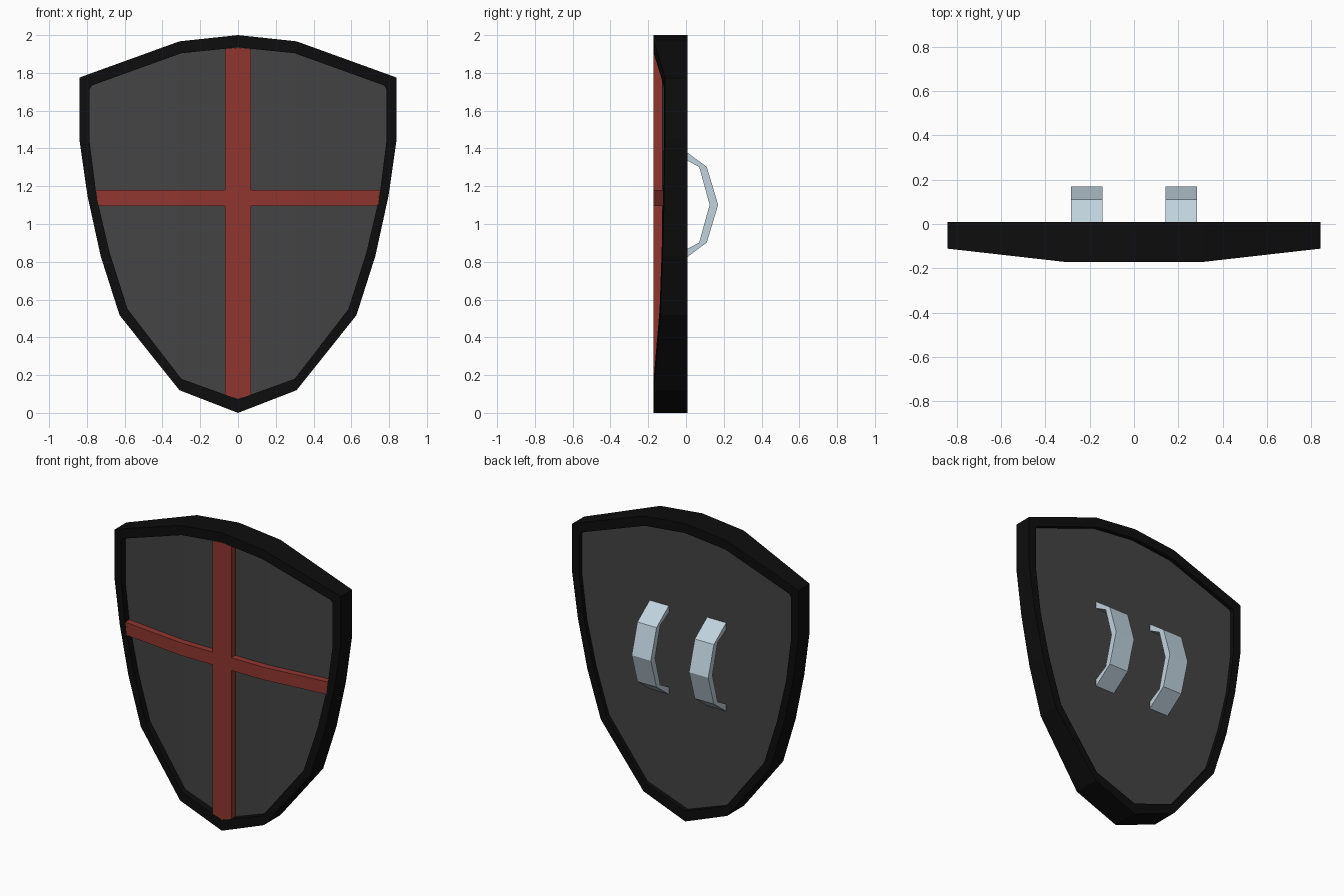
import bpy, bmesh

if "Cube" in bpy.data.objects:
    bpy.data.objects.remove(bpy.data.objects["Cube"])

BACK = 0.008      # rear plane of the rim
BEND = 0.31       # the front is flat between x = -BEND and +BEND

def front(x):
    return -0.171 + 0.06 * max(0, abs(x) - BEND) / 0.53

def material(name, rgb):
    m = bpy.data.materials.new(name)
    m.diffuse_color = (*rgb, 1)
    m.use_nodes = True
    m.node_tree.nodes["Principled BSDF"].inputs["Base Color"].default_value = m.diffuse_color
    return m

BLACK = material("black", (0.004, 0.004, 0.004))
GREY = material("dark grey", (0.057, 0.057, 0.057))
RED = material("red", (0.28, 0.037, 0.029))
STEEL = material("pale steel", (0.53, 0.65, 0.73))

def finish(bm, name, mat):
    bmesh.ops.recalc_face_normals(bm, faces=bm.faces)
    me = bpy.data.meshes.new(name)
    bm.to_mesh(me)
    bm.free()
    me.materials.append(mat)
    ob = bpy.data.objects.new(name, me)
    bpy.context.collection.objects.link(ob)
    return ob

def mirrored(half):
    """Close a right-hand outline whose first and last points lie on x = 0."""
    return half + [(-x, z) for x, z in half[-2:0:-1]]

def slab(name, outline, sink, back, mat):
    """Flat-backed plate whose front follows the bent shield surface."""
    bm = bmesh.new()
    face = bm.faces.new([bm.verts.new((x, 0, z)) for x, z in outline])
    ext = bmesh.ops.extrude_face_region(bm, geom=[face], use_keep_orig=True)
    for v in ext["geom"]:
        if isinstance(v, bmesh.types.BMVert):
            v.co.y = 1
    for bx in (-BEND, BEND):
        bmesh.ops.bisect_plane(bm, geom=bm.verts[:] + bm.edges[:] + bm.faces[:],
                               plane_co=(bx, 0, 0), plane_no=(1, 0, 0))
    for v in bm.verts:
        v.co.y = back if v.co.y > 0.5 else front(v.co.x) + sink
    return finish(bm, name, mat)

outer = mirrored([(0, 2), (0.31, 1.967), (0.835, 1.777), (0.84, 1.773), (0.84, 1.45),
                  (0.797, 1.15), (0.727, 0.83), (0.627, 0.517), (0.31, 0.12), (0, 0)])
inner = mirrored([(0, 1.935), (0.30, 1.904), (0.772, 1.734), (0.785, 1.715), (0.785, 1.43),
                  (0.748, 1.14), (0.68, 0.85), (0.585, 0.55), (0.30, 0.18), (0, 0.072)])

# rim: closed ring around the panel
bm = bmesh.new()
loops = []
for line, is_front in ((outer, True), (outer, False), (inner, False), (inner, True)):
    loops.append([bm.verts.new((x, front(x) if is_front else BACK, z)) for x, z in line])
n = len(outer)
for k in range(4):
    a, b = loops[k], loops[(k + 1) % 4]
    for i in range(n):
        j = (i + 1) % n
        bm.faces.new((a[i], a[j], b[j], b[i]))
finish(bm, "rim", BLACK)

# panel, recessed on both sides
slab("panel", inner, 0.043, -0.02, GREY)

# raised cross
cross = mirrored([(0, 1.934), (0.07, 1.927), (0.07, 1.18), (0.752, 1.18),
                  (0.741, 1.095), (0.07, 1.095), (0.07, 0.097), (0, 0.073)])
slab("cross", cross, 0.0, -0.06, RED)

# two arm straps on the back
arc_out = [(-0.022, 1.40), (0.11, 1.302), (0.17, 1.102), (0.11, 0.902), (-0.022, 0.804)]
arc_in = [(-0.022, 1.352), (0.07, 1.302), (0.125, 1.102), (0.07, 0.902), (-0.022, 0.852)]
for side, name in ((1, "strap_right"), (-1, "strap_left")):
    bm = bmesh.new()
    rings = []
    for o, i in zip(arc_out, arc_in):
        rings.append([bm.verts.new((side * x, y, z)) for x, (y, z) in
                      ((0.142, o), (0.284, o), (0.284, i), (0.142, i))])
    for a, b in zip(rings, rings[1:]):
        for k in range(4):
            bm.faces.new((a[k], a[(k + 1) % 4], b[(k + 1) % 4], b[k]))
    bm.faces.new(rings[0])
    bm.faces.new(rings[-1])
    finish(bm, name, STEEL)
